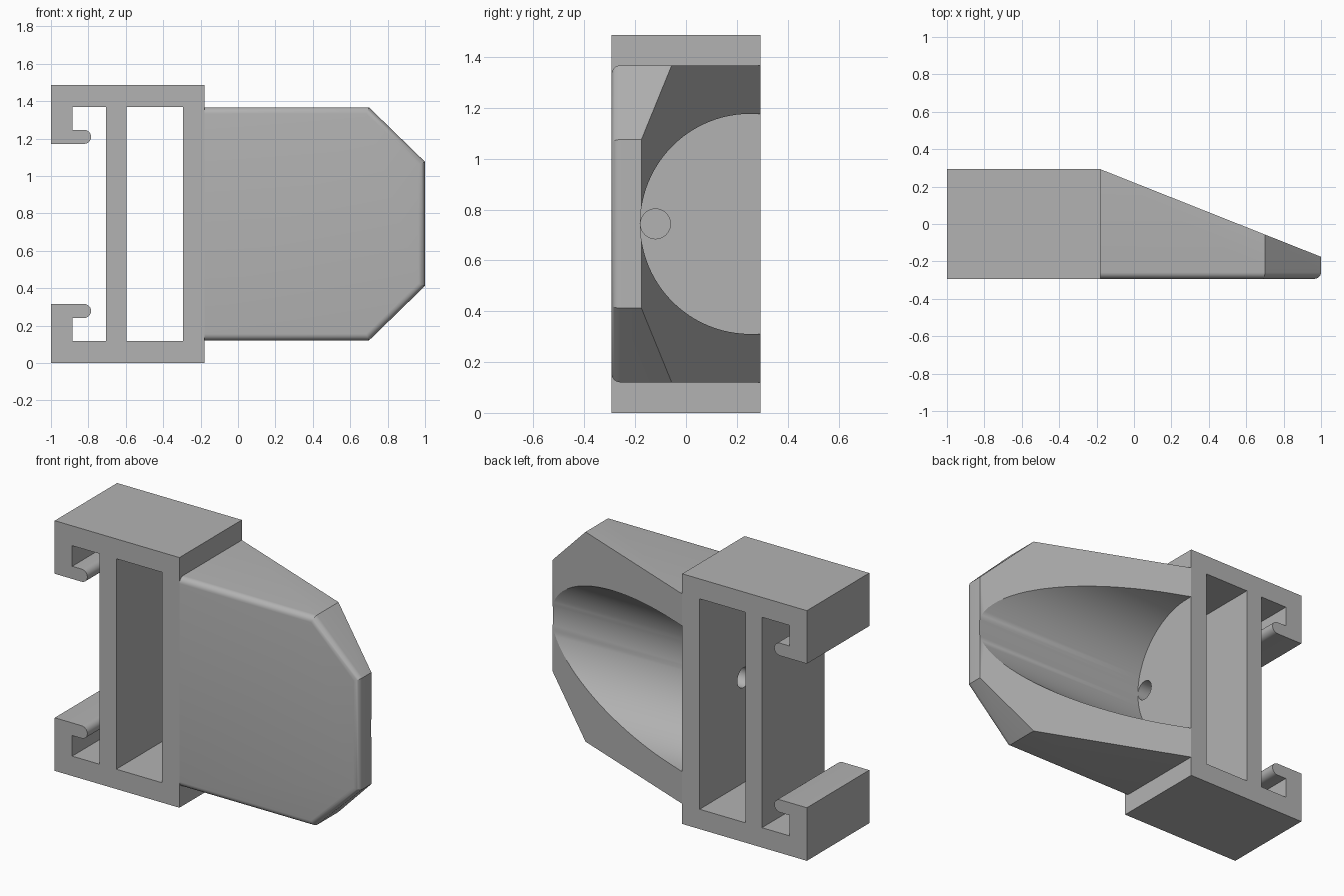
import bpy
import bmesh
from math import sin, cos, pi, radians

cube = bpy.data.objects.get("Cube")
if cube:
    bpy.data.objects.remove(cube, do_unlink=True)

HEIGHT = 1.487
MID = HEIGHT / 2
BACK = 0.293
JOINT = -0.18      # where the frame meets the scoop body
WALL = 0.118       # plate thickness

grey = bpy.data.materials.new("plain grey")
grey.use_nodes = True
colour = (0.45, 0.45, 0.45, 1)
grey.diffuse_color = colour
grey.node_tree.nodes["Principled BSDF"].inputs["Base Color"].default_value = colour


def make_object(name, bm):
    bmesh.ops.recalc_face_normals(bm, faces=bm.faces)
    mesh = bpy.data.meshes.new(name)
    bm.to_mesh(mesh)
    bm.free()
    mesh.materials.append(grey)
    obj = bpy.data.objects.new(name, mesh)
    bpy.context.collection.objects.link(obj)
    return obj


def prism(points, front, back):
    """Close an x-z outline between a front depth and a back depth function."""
    bm = bmesh.new()
    a = [bm.verts.new((x, front, z)) for x, z in points]
    b = [bm.verts.new((x, back(x), z)) for x, z in points]
    bm.faces.new(a)
    bm.faces.new(b[::-1])
    for i in range(len(a)):
        j = (i + 1) % len(a)
        bm.faces.new((a[i], b[i], b[j], a[j]))
    return bm


def mirrored(half):
    return half + [(x, HEIGHT - z) for x, z in reversed(half)]


def boolean(target, tool, operation):
    mod = target.modifiers.new(tool.name, "BOOLEAN")
    mod.operation = operation
    mod.solver = "EXACT"
    mod.object = tool
    bpy.context.view_layer.objects.active = target
    bpy.ops.object.modifier_apply(modifier=mod.name)
    bpy.data.objects.remove(tool, do_unlink=True)


# Frame with two hooked rails on its open side
r = 0.0375
tip = [(-0.823 + r * cos(t), 0.278 + r * sin(t))
       for t in (pi / 2 - pi * i / 12 for i in range(13))]
half = [(JOINT, 0), (-1, 0), (-1, 0.278 + r)] + tip
half += [(-0.885, 0.278 - r), (-0.885, WALL), (-0.705, WALL)]
frame = make_object("frame", prism(mirrored(half), -BACK, lambda x: BACK))

# Window through the frame
window = [(-0.595, WALL), (-0.295, WALL)]
boolean(frame, make_object("window_cutter", prism(mirrored(window), -1, lambda x: 1)),
        "DIFFERENCE")


def cylinder(name, radius, x0, x1, y, segments):
    bm = bmesh.new()
    ring = [(y + radius * cos(2 * pi * i / segments), MID + radius * sin(2 * pi * i / segments))
            for i in range(segments)]
    base = bm.faces.new([bm.verts.new((x0, p, q)) for p, q in ring])
    ext = bmesh.ops.extrude_face_region(bm, geom=[base])["geom"]
    bmesh.ops.translate(bm, vec=(x1 - x0, 0, 0),
                        verts=[v for v in ext if isinstance(v, bmesh.types.BMVert)])
    return make_object(name, bm)


# Small hole in the wall between window and scoop
boolean(frame, cylinder("hole_cutter", 0.059, -0.4, -0.1, -0.12, 32), "DIFFERENCE")

# Tapered body with a sloping back and chamfered end
outline = mirrored([(JOINT, 0.12), (0.7, 0.12), (1, 0.412)])
bm = prism(outline, -BACK, lambda x: BACK - (x - JOINT) * 0.397)
front_edges = [e for e in bm.edges
               if all(v.co.y < -BACK + 0.001 for v in e.verts)
               and any(v.co.x > JOINT + 0.01 for v in e.verts)]
bmesh.ops.bevel(bm, geom=front_edges, offset=0.035, segments=6,
                profile=0.5, affect="EDGES")
body = make_object("scoop_body", bm)

# Round-bottomed groove along the back of the body
groove = []
for i in range(49):
    t = pi / 2 + pi * i / 48
    groove.append((0.253 + 0.433 * cos(t), MID + 0.433 * sin(t)))
groove = [(0.6, groove[0][1])] + groove + [(0.6, groove[-1][1])]
bm = bmesh.new()
base = bm.faces.new([bm.verts.new((JOINT - 0.1, y, z)) for y, z in groove])
ext = bmesh.ops.extrude_face_region(bm, geom=[base])["geom"]
bmesh.ops.translate(bm, vec=(1.5, 0, 0),
                    verts=[v for v in ext if isinstance(v, bmesh.types.BMVert)])
boolean(body, make_object("groove_cutter", bm), "DIFFERENCE")

# Smooth the curved surfaces, keep the hard edges
for obj in (frame, body):
    bpy.ops.object.select_all(action="DESELECT")
    obj.select_set(True)
    bpy.context.view_layer.objects.active = obj
    bpy.ops.object.shade_smooth_by_angle(angle=radians(25))
